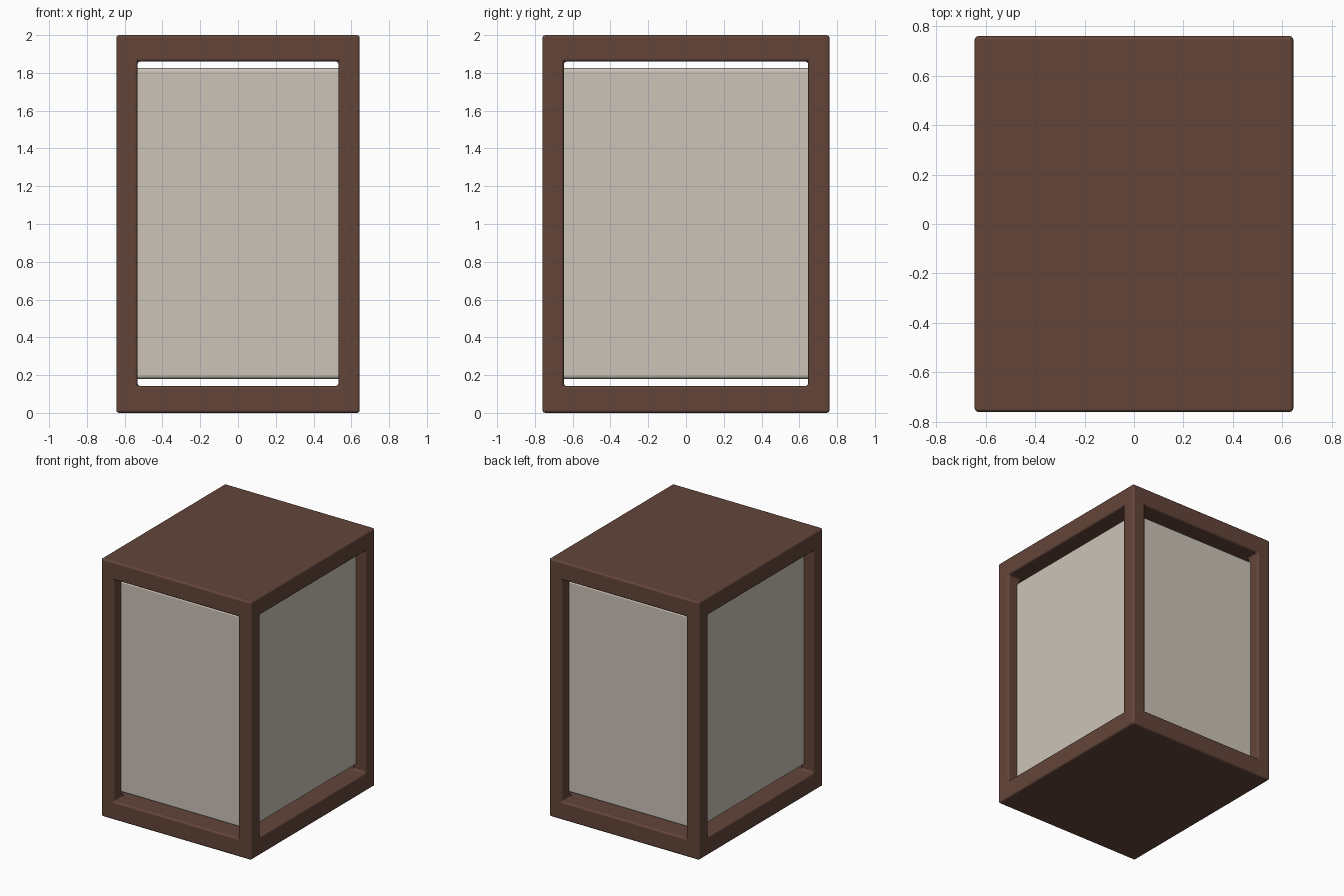
import bpy, bmesh
from itertools import product

if "Cube" in bpy.data.objects:
    bpy.data.objects.remove(bpy.data.objects["Cube"])


def material(name, rgb):
    m = bpy.data.materials.new(name)
    m.diffuse_color = (*rgb, 1)
    m.use_nodes = True
    m.node_tree.nodes["Principled BSDF"].inputs["Base Color"].default_value = m.diffuse_color
    return m


def block_object(name, xs, ys, zs, solid, mat, bevel, segments):
    """Mesh the outer skin of the solid cells of a small box lattice, then round its edges."""
    bm = bmesh.new()
    axes, verts = (xs, ys, zs), {}
    cells = {c for c in product(*(range(len(a) - 1) for a in axes)) if solid(*c)}

    def vert(i):
        if i not in verts:
            verts[i] = bm.verts.new([a[k] for a, k in zip(axes, i)])
        return verts[i]

    for c in cells:
        for axis, side in product(range(3), (0, 1)):
            near = list(c)
            near[axis] += 2 * side - 1
            if tuple(near) in cells:
                continue
            u, v = (axis + 1) % 3, (axis + 2) % 3
            loop = []
            for du, dv in ((0, 0), (1, 0), (1, 1), (0, 1)):
                i = list(c)
                i[axis] += side
                i[u] += du
                i[v] += dv
                loop.append(vert(tuple(i)))
            bm.faces.new(loop if side else loop[::-1]).smooth = True

    mesh = bpy.data.meshes.new(name)
    bm.to_mesh(mesh)
    bm.free()
    mesh.materials.append(mat)
    ob = bpy.data.objects.new(name, mesh)
    bpy.context.collection.objects.link(ob)
    mod = ob.modifiers.new("rounded_edges", 'BEVEL')
    mod.width, mod.segments = bevel, segments
    mod.limit_method = 'ANGLE'
    mod.harden_normals = True
    return ob


wood = material("dark_wood", (0.125, 0.06, 0.042))
paper = material("cream_paper", (0.60, 0.55, 0.48))

# Frame: floor slab, roof slab and four corner posts in one piece
block_object("frame",
             (-0.644, -0.532, 0.532, 0.644),
             (-0.76, -0.647, 0.647, 0.76),
             (0, 0.142, 1.86, 2),
             lambda i, j, k: k != 1 or (i != 1 and j != 1),
             wood, 0.015, 3)

# Inner shade: box held between the posts, clear of floor and roof
block_object("inner_shade",
             (-0.56, 0.56), (-0.675, 0.675), (0.18, 1.825),
             lambda i, j, k: True,
             paper, 0.02, 3)
